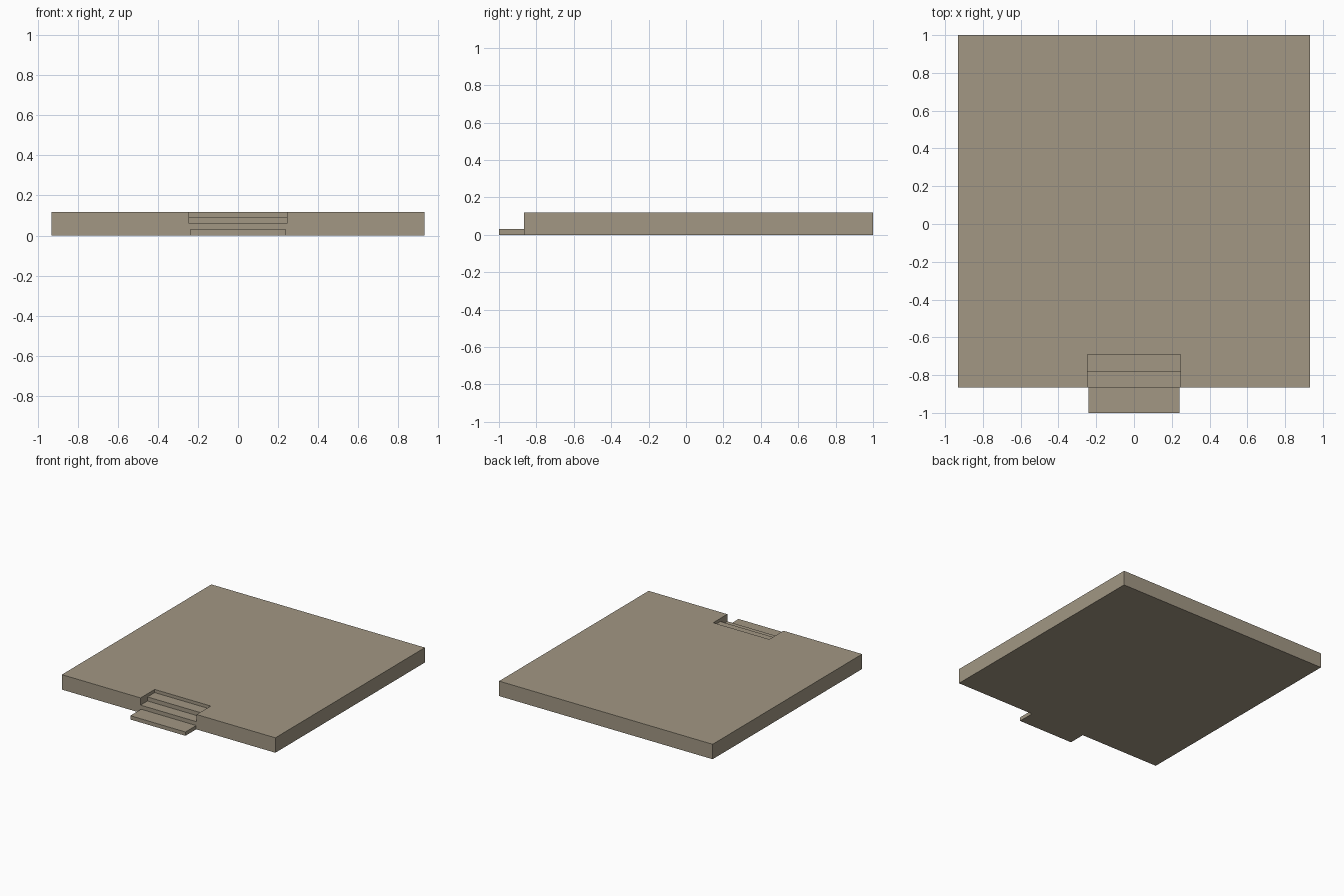
import bpy, bmesh
from mathutils import Vector

if "Cube" in bpy.data.objects:
    bpy.data.objects.remove(bpy.data.objects["Cube"])

mat = bpy.data.materials.new("stone")
mat.diffuse_color = (0.36, 0.31, 0.23, 1)
mat.use_nodes = True
mat.node_tree.nodes["Principled BSDF"].inputs["Base Color"].default_value = mat.diffuse_color


def prism(name, points, offset):
    """Extrude a closed outline along an offset vector."""
    bm = bmesh.new()
    face = bm.faces.new([bm.verts.new(p) for p in points])
    ext = bmesh.ops.extrude_face_region(bm, geom=[face], use_keep_orig=True)
    moved = [g for g in ext["geom"] if isinstance(g, bmesh.types.BMVert)]
    bmesh.ops.translate(bm, verts=moved, vec=Vector(offset))
    bmesh.ops.recalc_face_normals(bm, faces=bm.faces)
    mesh = bpy.data.meshes.new(name)
    bm.to_mesh(mesh)
    bm.free()
    mesh.materials.append(mat)
    obj = bpy.data.objects.new(name, mesh)
    bpy.context.collection.objects.link(obj)
    return obj


W, FRONT, BACK, H = 0.933, -0.866, 1.0, 0.118
NOTCH, NOTCH_BACK = 0.245, -0.69

# Platform slab with a stair recess in its front edge
half = [(NOTCH, NOTCH_BACK), (NOTCH, FRONT), (W, FRONT), (W, BACK)]
outline = half + [(-x, y) for x, y in reversed(half)]
prism("platform", [(x, y, 0) for x, y in outline], (0, 0, H))

# Two upper steps filling the recess
steps = [(FRONT, 0), (FRONT, 0.061), (-0.78, 0.061),
         (-0.78, 0.093), (NOTCH_BACK, 0.093), (NOTCH_BACK, 0)]
prism("upper_steps", [(-NOTCH, y, z) for y, z in steps], (2 * NOTCH, 0, 0))

# Lowest step in front of the platform
low = [(-1, 0), (-1, 0.03), (FRONT, 0.03), (FRONT, 0)]
prism("bottom_step", [(-0.241, y, z) for y, z in low], (0.482, 0, 0))
